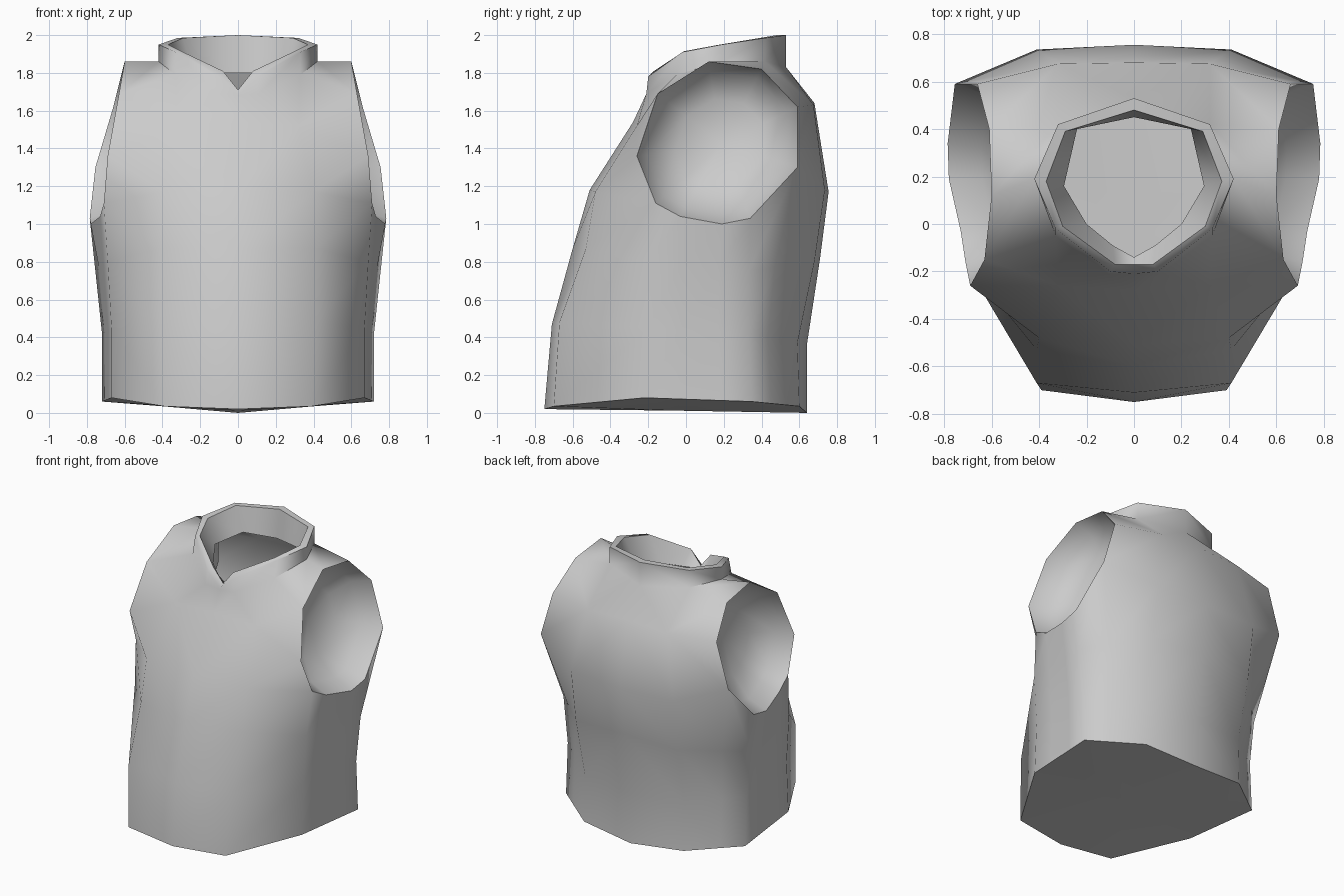
import bpy
import bmesh
import math
from mathutils import Vector

old = bpy.data.objects.get("Cube")
if old:
    bpy.data.objects.remove(old, do_unlink=True)

fabric = bpy.data.materials.new("grey_fabric")
fabric.use_nodes = True
grey = (0.6, 0.6, 0.6, 1)
fabric.diffuse_color = grey
fabric.node_tree.nodes["Principled BSDF"].inputs["Base Color"].default_value = grey

bm = bmesh.new()


def points(*coords):
    """Add vertices of the model's left half."""
    return [bm.verts.new(c) for c in coords]


def face(*corners):
    return bm.faces.new(corners)


def loft(lower, upper):
    """Join two matching rows with quads."""
    for i in range(len(lower) - 1):
        face(lower[i], lower[i + 1], upper[i + 1], upper[i])


def fan(rim, centre):
    """Fill a rim with triangles around a centre."""
    middle = bm.verts.new(centre)
    for a, b in zip(rim, rim[1:]):
        face(a, b, middle)


def between(a, b, t):
    return tuple(Vector(a).lerp(Vector(b), t))


def body_row(front, front_corner, side_front, side_rear, back_corner, back):
    """Half ring of the trunk, with extra columns under the arm."""
    return points(front, front_corner, side_front,
                  between(side_front, side_rear, 0.33),
                  between(side_front, side_rear, 0.7), side_rear,
                  between(side_rear, back_corner, 0.4), back_corner, back)


# Armhole edge, from the shoulder down the back and up the front
arm = points((0.60, 0.12, 1.86), (0.61, 0.40, 1.82), (0.66, 0.59, 1.62),
             (0.755, 0.59, 1.30), (0.785, 0.34, 1.03), (0.78, 0.19, 1.0),
             (0.73, -0.03, 1.04), (0.71, -0.16, 1.11), (0.69, -0.26, 1.36),
             (0.63, -0.15, 1.69))
(shoulder, shoulder_back, back_high, back_low, under_back, under_mid,
 under_front, front_low, front_mid, front_high) = arm

# Trunk from the hem to the armpits
hem = body_row((0, -0.75, 0.02), (0.39, -0.70, 0.035), (0.67, -0.22, 0.08),
               (0.72, 0.35, 0.06), (0.40, 0.60, 0.035), (0, 0.64, 0))
waist = body_row((0, -0.71, 0.47), (0.41, -0.67, 0.48), (0.67, -0.20, 0.45),
                 (0.72, 0.33, 0.42), (0.40, 0.59, 0.37), (0, 0.64, 0.36))
ribs = body_row((0, -0.6, 0.87), (0.41, -0.53, 0.87), (0.69, -0.20, 0.80),
                (0.755, 0.33, 0.75), (0.41, 0.68, 0.80), (0, 0.71, 0.82))
chest, chest_corner = points((0, -0.51, 1.18), (0.40, -0.48, 1.17))
back, back_corner = points((0, 0.755, 1.17), (0.41, 0.735, 1.18))
armpit = [chest, chest_corner, front_low, under_front, under_mid,
          under_back, back_low, back_corner, back]
for lower, upper in ((hem, waist), (waist, ribs), (ribs, armpit)):
    loft(lower, upper)

# Collar rings, each from the front notch to the nape
collar_base = points((0, -0.21, 1.68), (0.11, -0.21, 1.69), (0.33, -0.05, 1.79),
                     (0.42, 0.19, 1.86), (0.32, 0.42, 1.86), (0, 0.53, 1.83))
rim_outer = points((0, -0.2, 1.69), (0.10, -0.2, 1.78), (0.33, -0.02, 1.91),
                   (0.42, 0.19, 1.95), (0.32, 0.42, 1.985), (0, 0.53, 2))
rim_inner = points((0, -0.17, 1.71), (0.08, -0.17, 1.81), (0.30, -0.01, 1.915),
                   (0.37, 0.18, 1.95), (0.29, 0.39, 1.985), (0, 0.48, 2))
collar_lining = points((0, -0.14, 1.70), (0.09, -0.09, 1.71), (0.20, 0, 1.74),
                       (0.295, 0.16, 1.79), (0.24, 0.40, 1.8), (0, 0.45, 1.8))
loft(collar_base, rim_outer)
loft(rim_outer, rim_inner)
loft(rim_inner, collar_lining)

# Front and back yokes up to the collar
yoke, yoke_corner = points((0, -0.28, 1.54), (0.32, -0.26, 1.52))
blade, blade_corner = points((0, 0.68, 1.64), (0.32, 0.675, 1.63))
notch, throat, neck_front, neck_side, neck_back, nape = collar_base
loft([chest, chest_corner, front_low], [yoke, yoke_corner, front_mid])
face(yoke_corner, front_mid, front_high)
loft([yoke, yoke_corner, front_high, shoulder, shoulder_back],
     [notch, throat, neck_front, neck_side, neck_back])
loft([back_low, back_corner, back], [back_high, blade_corner, blade])
face(shoulder_back, back_high, blade_corner, neck_back)
face(blade_corner, blade, nape, neck_back)

# Armhole bowl, sinking inwards in narrowing rings
bowl_end = Vector((0.69, 0.19, 1.42))
ring = arm + arm[:1]
for scale, depth in ((0.88, 0.13), (0.55, 0.23)):
    inner = points(*[bowl_end.lerp(v.co, scale) - Vector((depth, 0, 0))
                     for v in arm])
    loft(ring, inner + inner[:1])
    ring = inner + inner[:1]
fan(ring, bowl_end - Vector((0.26, 0, 0)))

# Underside
fan(hem, (0, -0.05, 0.012))

# Mirror to the other half and close the seam
bmesh.ops.mirror(bm, geom=bm.verts[:] + bm.edges[:] + bm.faces[:],
                 axis="X", merge_dist=0.0005)
bmesh.ops.remove_doubles(bm, verts=bm.verts[:], dist=0.0005)
bmesh.ops.recalc_face_normals(bm, faces=bm.faces[:])

mesh = bpy.data.meshes.new("vest")
bm.to_mesh(mesh)
bm.free()
mesh.materials.append(fabric)
vest = bpy.data.objects.new("vest", mesh)
bpy.context.collection.objects.link(vest)

bpy.ops.object.select_all(action="DESELECT")
vest.select_set(True)
bpy.context.view_layer.objects.active = vest
bpy.ops.object.shade_smooth_by_angle(angle=math.radians(70))
